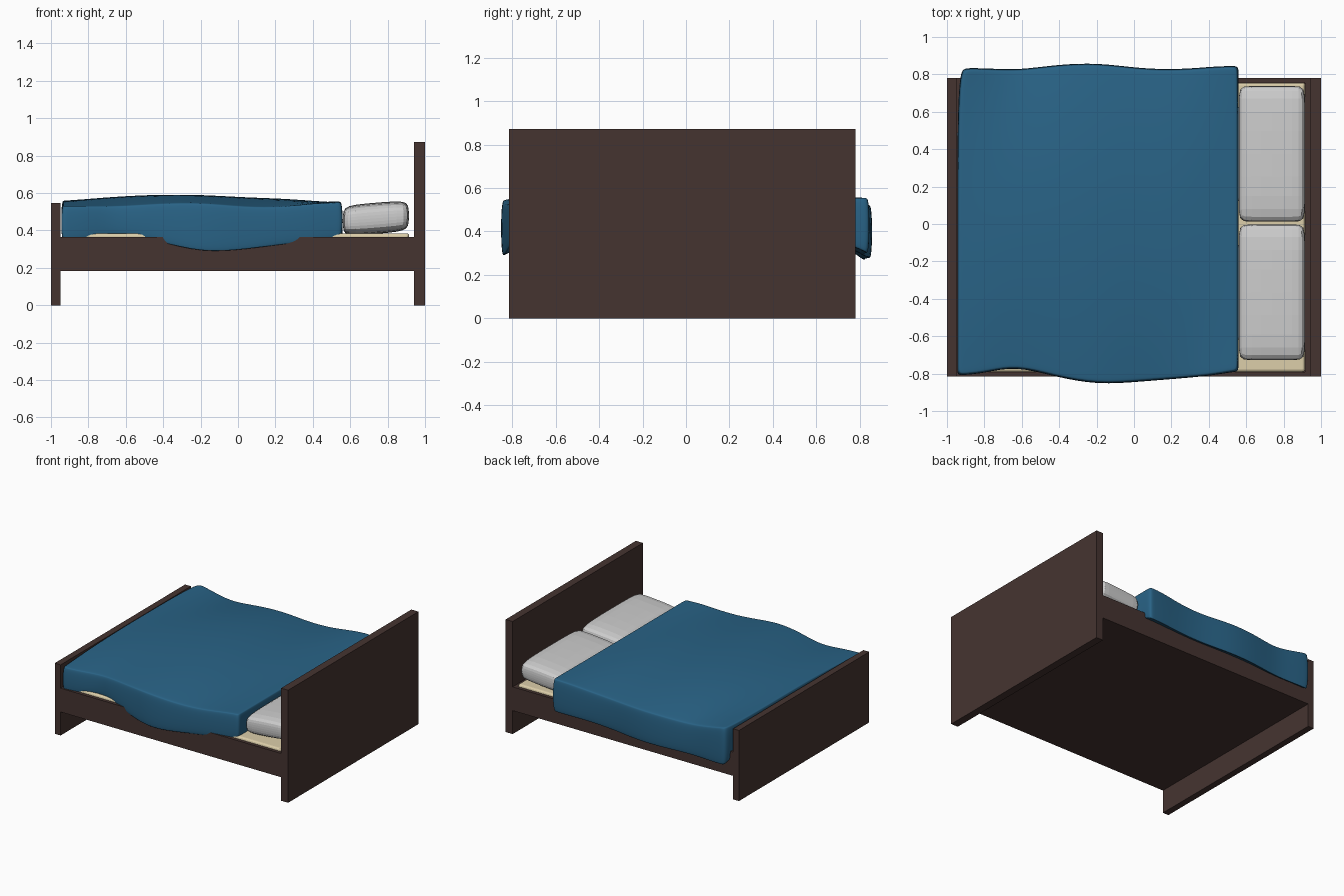
import bpy, bmesh, math

if "Cube" in bpy.data.objects:
    bpy.data.objects.remove(bpy.data.objects["Cube"])


def material(name, color):
    m = bpy.data.materials.new(name)
    m.diffuse_color = (*color, 1)
    m.use_nodes = True
    m.node_tree.nodes["Principled BSDF"].inputs["Base Color"].default_value = m.diffuse_color
    return m


wood = material("dark_wood", (0.06, 0.034, 0.03))
blue = material("blue_fabric", (0.022, 0.125, 0.24))
cream = material("cream_fabric", (0.72, 0.62, 0.40))


def make(name, bm, mat=None):
    me = bpy.data.meshes.new(name)
    bm.to_mesh(me)
    bm.free()
    ob = bpy.data.objects.new(name, me)
    bpy.context.collection.objects.link(ob)
    if mat:
        me.materials.append(mat)
    return ob


def box(name, x, y, z, mat, bevel=0):
    bm = bmesh.new()
    bmesh.ops.create_cube(bm, size=1)
    for v in bm.verts:
        v.co = [(a + b) / 2 + c * (b - a) for c, (a, b) in zip(v.co, (x, y, z))]
    ob = make(name, bm, mat)
    if bevel:
        mod = ob.modifiers.new("bevel", "BEVEL")
        mod.width, mod.segments = bevel, 3
    return ob


def soft_box(name, cuts, levels, shape, mat=None, smooth=True):
    """Gridded cube in -1..1, remapped by shape(u, v, w), then subdivided."""
    bm = bmesh.new()
    bmesh.ops.create_cube(bm, size=2)
    bmesh.ops.subdivide_edges(bm, edges=bm.edges[:], cuts=cuts, use_grid_fill=True)
    for v in bm.verts:
        v.co = shape(*v.co)
    for f in bm.faces:
        f.smooth = smooth
    ob = make(name, bm, mat)
    ob.modifiers.new("subdivision", "SUBSURF").levels = levels
    ob.modifiers[0].render_levels = levels
    return ob


def curve(points, x):
    """Smoothly blended lookup through (x, value) pairs."""
    if x <= points[0][0]:
        return points[0][1]
    for (x0, a), (x1, b) in zip(points, points[1:]):
        if x <= x1:
            t = (x - x0) / (x1 - x0)
            return a + (b - a) * t * t * (3 - 2 * t)
    return points[-1][1]


# Bed frame
Y0, Y1, T = -0.815, 0.78, 0.025
box("headboard", (0.94, 1.0), (Y0, Y1), (0, 0.872), wood)
box("footboard", (-1.0, -0.95), (Y0, Y1), (0, 0.547), wood)
for name, y in (("front_rail", (Y0, Y0 + T)), ("back_rail", (Y1 - T, Y1))):
    box(name, (-0.95, 0.94), y, (0.182, 0.366), wood)
for name, x in (("foot_rail", (-0.95, -0.925)), ("head_rail", (0.915, 0.94))):
    box(name, x, (Y0 + T, Y1 - T), (0.182, 0.366), wood)
box("base_panel", (-0.925, 0.915), (Y0 + T, Y1 - T), (0.182, 0.207), wood)

# Mattress
mattress = box("mattress", (-0.925, 0.915), (Y0 + T, Y1 - T), (0.207, 0.385), cream, 0.015)

# Duvet outline, hem and top heights along x
FRONT = [(-0.945, -0.81), (-0.83, -0.80), (-0.63, -0.758), (-0.25, -0.862), (0.3, -0.825), (0.56, -0.79)]
BACK = [(-0.945, 0.83), (-0.85, 0.835), (-0.62, 0.823), (-0.28, 0.868), (0.15, 0.822), (0.5, 0.845)]
HEM_F = [(-0.9, 0.34), (-0.63, 0.386), (-0.5, 0.36), (-0.25, 0.275), (0.05, 0.295), (0.3, 0.33), (0.55, 0.355)]
HEM_B = [(-0.9, 0.265), (-0.3, 0.275), (0.56, 0.30)]
TOP_F = [(-0.945, 0.53), (-0.6, 0.53), (-0.29, 0.555), (0.15, 0.52), (0.5, 0.55)]
TOP_C = [(-0.945, 0.56), (-0.6, 0.585), (-0.33, 0.597), (0.15, 0.575), (0.56, 0.55)]
TOP_B = [(-0.945, 0.56), (-0.6, 0.505), (-0.3, 0.525), (0.1, 0.52), (0.5, 0.555)]


def duvet_shape(u, v, w):
    s, t = math.sin(u * math.pi / 2), math.sin(v * math.pi / 2)
    bulge = 0.012 * (1 - w * w)
    x = -0.193 + (0.74 + bulge) * s
    x -= 0.03 * max(0, v) ** 3 * min(0, s)  # foot corner pulls in at the back
    front, back = curve(FRONT, x), curve(BACK, x)
    y = (front + back) / 2 + ((back - front) / 2 - 0.012 + bulge) * t
    edge = curve(TOP_F if t < 0 else TOP_B, x)
    mid = curve(TOP_C, x)
    top = mid + (edge - mid) * abs(t) ** 2
    hem = curve(HEM_F if t < 0 else HEM_B, x)
    low = 0.37 + (hem - 0.37) * abs(t) ** 8
    return x, y, low + (top - low) * (math.sin(w * math.pi / 2) + 1) / 2


soft_box("duvet", 9, 2, duvet_shape, blue)


# Pillows, slightly tilted up toward the headboard
def pillow(name, ya, yb):
    def shape(u, v, w):
        s, t = math.sin(u * math.pi / 2), math.sin(v * math.pi / 2)
        x = 0.737 + 0.178 * s * (1 - 0.05 * w * w)
        y = (ya + yb) / 2 + (yb - ya) / 2 * t * (1 - 0.03 * w * w)
        dome = (1 - 0.15 * u ** 4) * (1 - 0.2 * v ** 4)
        return x, y, 0.465 + 0.014 * s + 0.084 * w * dome
    soft_box(name, 3, 1, shape, smooth=False)


pillow("back_pillow", 0.012, 0.738)
pillow("front_pillow", -0.728, -0.002)
